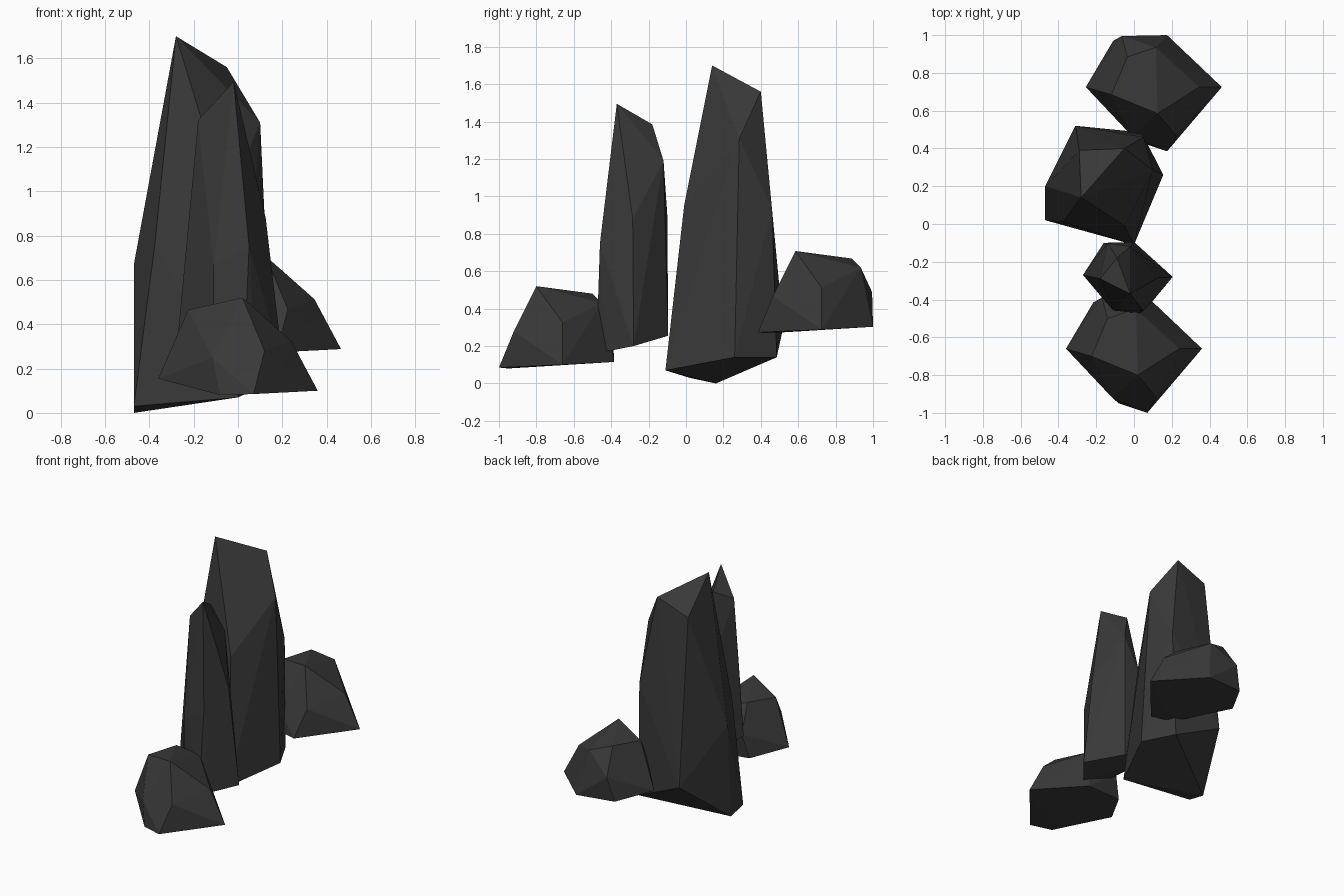
import bpy, bmesh
from math import radians

if "Cube" in bpy.data.objects:
    bpy.data.objects.remove(bpy.data.objects["Cube"])


def rock(name, corners, offset=(0, 0, 0)):
    """Faceted stone: the convex hull of a few corner points."""
    bm = bmesh.new()
    for c in corners:
        bm.verts.new([a + b for a, b in zip(c, offset)])
    res = bmesh.ops.convex_hull(bm, input=bm.verts)
    loose = {v for v in res["geom_interior"] + res["geom_unused"]
             if isinstance(v, bmesh.types.BMVert) and v.is_valid}
    bmesh.ops.delete(bm, geom=list(loose), context='VERTS')
    # merge nearly coplanar triangles into larger facets
    bmesh.ops.dissolve_limit(bm, angle_limit=radians(3), verts=bm.verts, edges=bm.edges)
    bmesh.ops.recalc_face_normals(bm, faces=bm.faces)
    mesh = bpy.data.meshes.new(name)
    bm.to_mesh(mesh)
    bm.free()
    obj = bpy.data.objects.new(name, mesh)
    bpy.context.collection.objects.link(obj)
    mat = bpy.data.materials.get("dark_stone") or bpy.data.materials.new("dark_stone")
    mat.diffuse_color = (0.04, 0.04, 0.04, 1)
    mat.use_nodes = True
    mat.node_tree.nodes["Principled BSDF"].inputs["Base Color"].default_value = mat.diffuse_color
    mesh.materials.append(mat)
    return obj


# Tall pillar: peak, shoulders, foot
rock("tall_pillar", [
    (-.28, .14, 1.70), (-.05, .40, 1.56), (-.29, .39, 1.47), (.10, .285, 1.31),
    (-.05, -.01, .95), (.05, .46, .93), (-.375, .01, .765), (-.47, .20, .67),
    (0, -.11, .07), (.155, .26, .14), (.04, .485, .14), (-.31, .52, .30),
    (-.47, .02, .03), (-.47, .16, 0)])

# Slim pillar: peak, shoulders, foot
rock("slim_pillar", [
    (-.02, -.37, 1.495), (-.09, -.18, 1.385), (-.18, -.29, 1.32), (-.02, -.12, 1.19),
    (.125, -.285, .88), (.05, -.46, .75), (-.11, -.455, .665), (-.14, -.10, .90),
    (-.27, -.27, .36), (-.16, -.10, .28), (0, -.095, .255), (.205, -.28, .20),
    (.08, -.43, .17), (.03, -.475, .30), (-.11, -.46, .24)])

# Low boulder, used at the front and again at the back
boulder = [
    (.02, -.80, .52), (-.225, -.70, .465), (-.14, -.50, .48), (.01, -.45, .43),
    (.24, -.66, .325), (.12, -.92, .28), (-.115, -.92, .25), (-.36, -.66, .155),
    (.36, -.66, .10), (.07, -1.0, .085), (-.08, -.95, .08), (.07, -.385, .115),
    (-.17, -.39, .30), (-.215, -.415, .13)]
rock("front_boulder", boulder)
rock("back_boulder", boulder, (.105, 1.385, .188))
